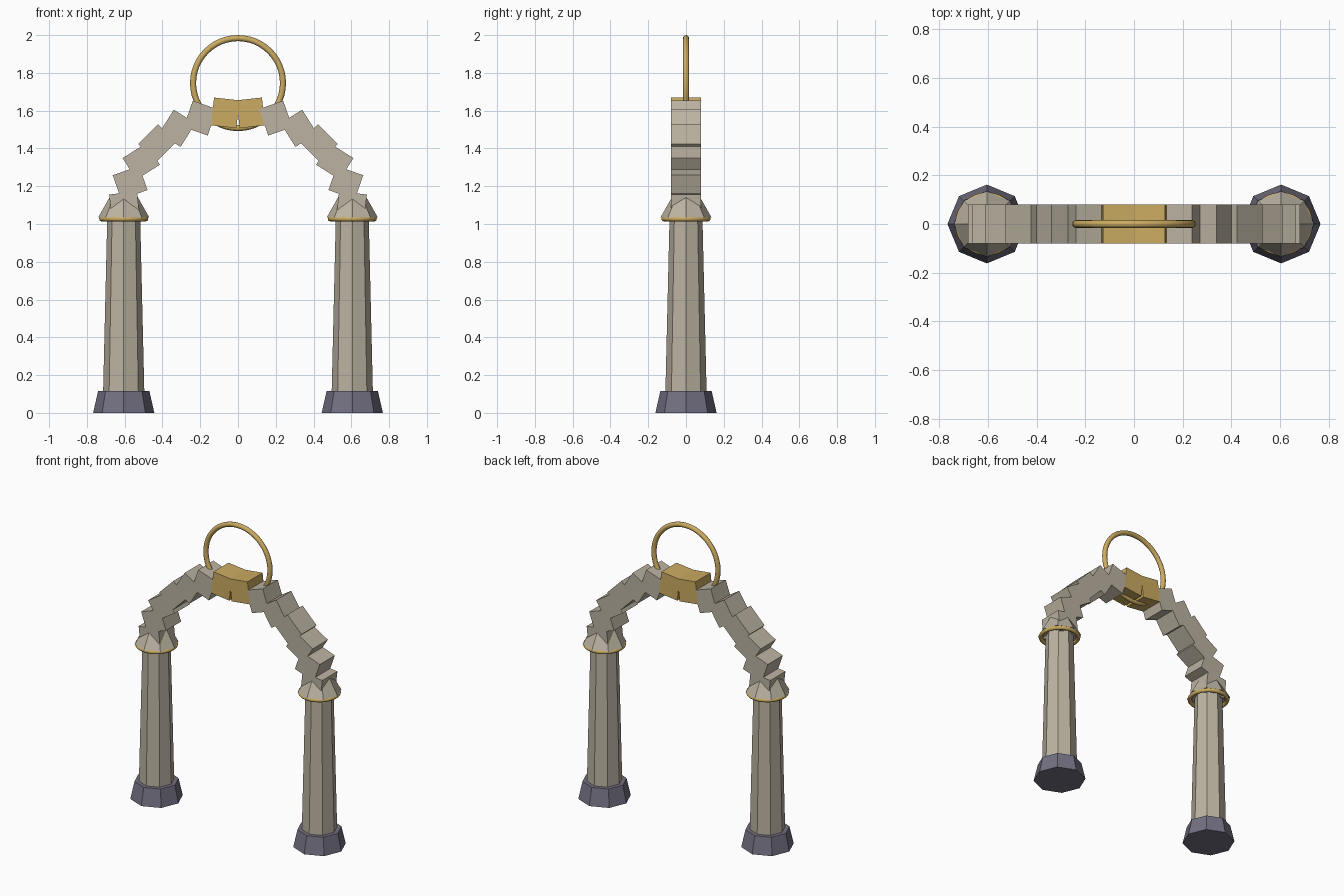
import bpy
from math import sin, cos, pi

cube = bpy.data.objects.get("Cube")
if cube:
    bpy.data.objects.remove(cube, do_unlink=True)


def material(name, color):
    mat = bpy.data.materials.new(name)
    mat.use_nodes = True
    mat.diffuse_color = (*color, 1)
    bsdf = next(n for n in mat.node_tree.nodes if n.type == 'BSDF_PRINCIPLED')
    bsdf.inputs["Base Color"].default_value = (*color, 1)
    return mat


stone = material("pale stone", (0.50, 0.45, 0.36))
slate = material("slate purple", (0.17, 0.16, 0.22))
gold = material("gold", (0.60, 0.41, 0.12))


def finish(name, mat):
    obj = bpy.context.object
    obj.name = obj.data.name = name
    obj.data.materials.append(mat)
    return obj


def tapered(name, x, z0, z1, r0, r1, mat):
    """Eight-sided tapered drum between two heights."""
    bpy.ops.mesh.primitive_cone_add(vertices=8, radius1=r0, radius2=r1,
                                    depth=z1 - z0, location=(x, 0, (z0 + z1) / 2))
    return finish(name, mat)


def ring(name, location, major, minor, tilt=0):
    bpy.ops.mesh.primitive_torus_add(major_segments=48, minor_segments=12,
                                     major_radius=major, minor_radius=minor,
                                     location=location, rotation=(tilt, 0, 0))
    bpy.ops.object.shade_smooth()
    return finish(name, gold)


SPAN = 0.605      # half distance between columns
RISE = 0.557      # height of the arch curve
SPRING = 1.035    # height where the arch starts

# Columns
for side, x in (("left", SPAN), ("right", -SPAN)):
    tapered(f"{side}_base", x, 0, 0.115, 0.162, 0.136, slate)
    tapered(f"{side}_shaft", x, 0.115, 1.04, 0.109, 0.087, stone)
    ring(f"{side}_collar", (x, 0, 1.027), 0.117, 0.013)
    tapered(f"{side}_capital", x, SPRING, 1.15, 0.135, 0.07, stone)

# Arch blocks, each counter-turned to give the jagged outline
COUNT = 14
for i in range(COUNT):
    angle = pi * (i + 0.5) / COUNT
    bpy.ops.mesh.primitive_cube_add(
        size=1, location=(SPAN * cos(angle), 0, SPRING + RISE * sin(angle)),
        rotation=(0, angle - pi / 2, 0))
    block = bpy.context.object
    block.scale = (0.135, 0.16, 0.148)
    middle = i in (COUNT // 2 - 1, COUNT // 2)
    finish(f"keystone_{i + 1}" if middle else f"arch_block_{i + 1}",
           gold if middle else stone)

# Upright ring through the keystones
ring("crown_ring", (0, 0, 1.746), 0.238, 0.016, pi / 2)
